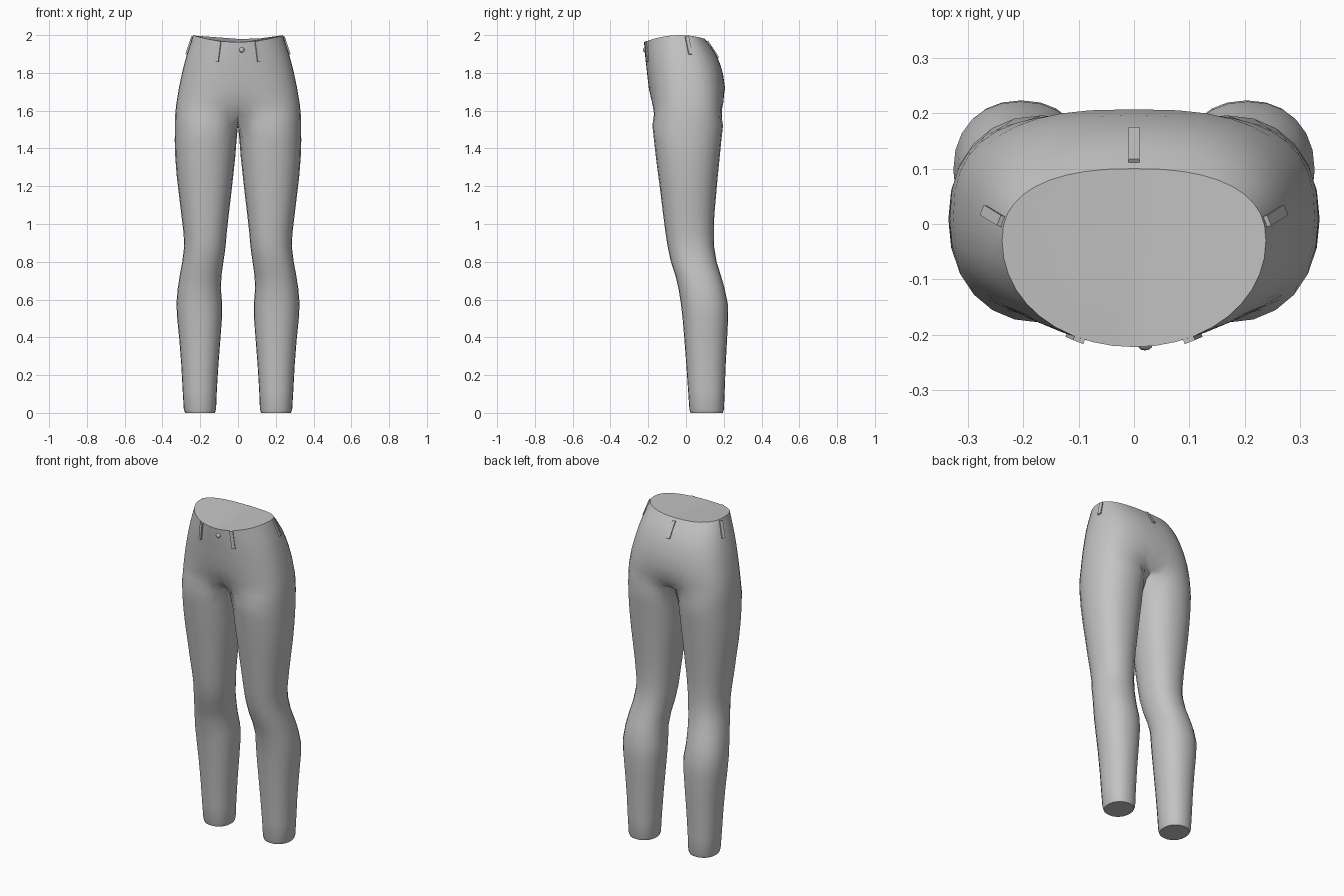
import bpy, bmesh, math
from mathutils import Vector, Matrix
from mathutils.bvhtree import BVHTree

if "Cube" in bpy.data.objects:
    bpy.data.objects.remove(bpy.data.objects["Cube"])

ARC, RING = 21, 24          # points on the outer arc / on a whole leg ring

fabric = bpy.data.materials.new("grey_fabric")
fabric.diffuse_color = (0.55, 0.55, 0.55, 1)
fabric.use_nodes = True
fabric.node_tree.nodes["Principled BSDF"].inputs["Base Color"].default_value = fabric.diffuse_color

# hips: z, half width, front y, back y
HIPS = [(2.0, .238, -.222, .10), (1.95, .254, -.219, .137), (1.9, .270, -.215, .165),
        (1.85, .284, -.210, .183), (1.8, .296, -.205, .196), (1.72, .313, -.197, .207),
        (1.64, .325, -.190, .208), (1.58, .331, -.184, .204)]
# leg: z, outer x, inner x, front y, back y
LEG = [(1.52, .334, 0, -.178, .196), (1.44, .335, .008, -.169, .187),
       (1.35, .332, .015, -.159, .178), (1.25, .324, .026, -.146, .168),
       (1.15, .312, .037, -.133, .159), (1.05, .300, .049, -.121, .150),
       (.95, .288, .060, -.108, .147), (.88, .285, .066, -.097, .149),
       (.80, .295, .077, -.080, .162), (.73, .308, .087, -.057, .184),
       (.66, .319, .091, -.040, .204), (.58, .326, .084, -.027, .221),
       (.50, .322, .085, -.018, .223), (.38, .310, .094, -.008, .217),
       (.25, .300, .104, .002, .210), (.12, .293, .112, .011, .205),
       (.02, .287, .116, .018, .201), (0, .280, .122, .024, .195)]


def power(c, n):
    return math.copysign(abs(c) ** (2 / n), c)


def leg_ring(row):
    z, xo, xi, yf, yb = row
    pts = []
    for k in range(RING):
        a = math.radians(-150 + 15 * k)
        pts.append(Vector(((xo + xi) / 2 + (xo - xi) / 2 * power(math.cos(a), 2.2),
                           (yf + yb) / 2 + (yb - yf) / 2 * power(math.sin(a), 2.2), z)))
    return pts


def crotch_ring():
    pts = leg_ring(LEG[0])
    for k, p in enumerate(pts):
        lift = .03 * max(0, 1 - p.x / .08)
        if k == 0 or k >= ARC - 1:           # seam between the legs
            p.x = 0
            lift = .03 * min(1, (p.y / .09) ** 2)
        p.z += lift
    return pts


def hip_arc(row, seam):
    z, w, yf, yb = row
    yc = -.03 + min(.04, (2 - z) * .1)
    t = min(1, (2 - z) / .35)
    blend = {1.64: .15, 1.58: .5}.get(z, 0)
    fade = max(0, 1 - (2 - z) / .3)
    pts = []
    for k in range(ARC):
        a = math.radians(-90 + 180 * k / (ARC - 1))
        s = math.sin(a)
        n = 2.05 + .4 * t if s < 0 else 2.4 + .4 * t
        x = 0 if k in (0, ARC - 1) else w * power(math.cos(a), n)
        dy = power(s, n)
        p = Vector((x, yc + dy * (yc - yf if s < 0 else yb - yc), z))
        # waistline dips at the front and a little at the back
        p.z -= fade * (.037 if s < 0 else .02) * dy * dy
        q = seam[k].copy()
        q.z = p.z
        pts.append(p.lerp(q, blend))
    return pts


def finish(bm, name):
    bmesh.ops.recalc_face_normals(bm, faces=bm.faces)
    me = bpy.data.meshes.new(name)
    bm.to_mesh(me)
    bm.free()
    ob = bpy.data.objects.new(name, me)
    bpy.context.collection.objects.link(ob)
    me.materials.append(fabric)
    bpy.ops.object.select_all(action='DESELECT')
    ob.select_set(True)
    bpy.context.view_layer.objects.active = ob
    bpy.ops.object.shade_smooth_by_angle(angle=math.radians(45))
    return ob


# trousers: one half lofted from waist to hem, then mirrored
bm = bmesh.new()
seam = crotch_ring()
hips = [[bm.verts.new(p) for p in hip_arc(r, seam)] for r in HIPS]
rings = [[bm.verts.new(p) for p in seam]]
rings += [[bm.verts.new(p) for p in leg_ring(r)] for r in LEG[1:]]
for a, b in zip(hips, hips[1:] + rings[:1]):
    for k in range(ARC - 1):
        bm.faces.new((a[k], a[k + 1], b[k + 1], b[k]))
for a, b in zip(rings, rings[1:]):
    for k in range(RING):
        j = (k + 1) % RING
        bm.faces.new((a[k], a[j], b[j], b[k]))
bm.faces.new(hips[0])            # closed waist
bm.faces.new(rings[-1])          # closed hem
bmesh.ops.mirror(bm, geom=bm.verts[:] + bm.edges[:] + bm.faces[:],
                 axis='X', merge_dist=1e-4)
bmesh.ops.recalc_face_normals(bm, faces=bm.faces)
surface = BVHTree.FromBMesh(bm)
finish(bm, "trousers")


# belt loops: thin straps laid on the surface
def belt_loop(name, top, bottom, out):
    out = Vector(out).normalized()
    a = surface.find_nearest(Vector(top))[0]
    b = surface.find_nearest(Vector(bottom))[0]
    axis = (a - b).normalized()
    side = axis.cross(out).normalized()
    out = side.cross(axis)
    rot = Matrix((side, out, axis)).transposed().to_4x4()
    bm = bmesh.new()
    bmesh.ops.create_cube(bm, size=1, matrix=Matrix.Translation((a + b) / 2 + out * .002)
                          @ rot @ Matrix.Diagonal((.02, .012, (a - b).length, 1)))
    finish(bm, name)


for s, label in ((1, "right"), (-1, "left")):
    belt_loop("front_loop_" + label, (s * .10, -.212, 1.968), (s * .114, -.208, 1.86), (s * .4, -1, 0))
    belt_loop("side_loop_" + label, (s * .24, .005, 1.992), (s * .275, .025, 1.90), (s, .4, 0))
belt_loop("back_loop", (0, .115, 1.97), (0, .172, 1.88), (0, 1, .3))

# button on the waistband
bm = bmesh.new()
bmesh.ops.create_uvsphere(bm, u_segments=12, v_segments=8, radius=.014,
                          matrix=Matrix.Translation((.02, -.217, 1.922)) @ Matrix.Diagonal((1, .8, 1, 1)))
finish(bm, "button")
